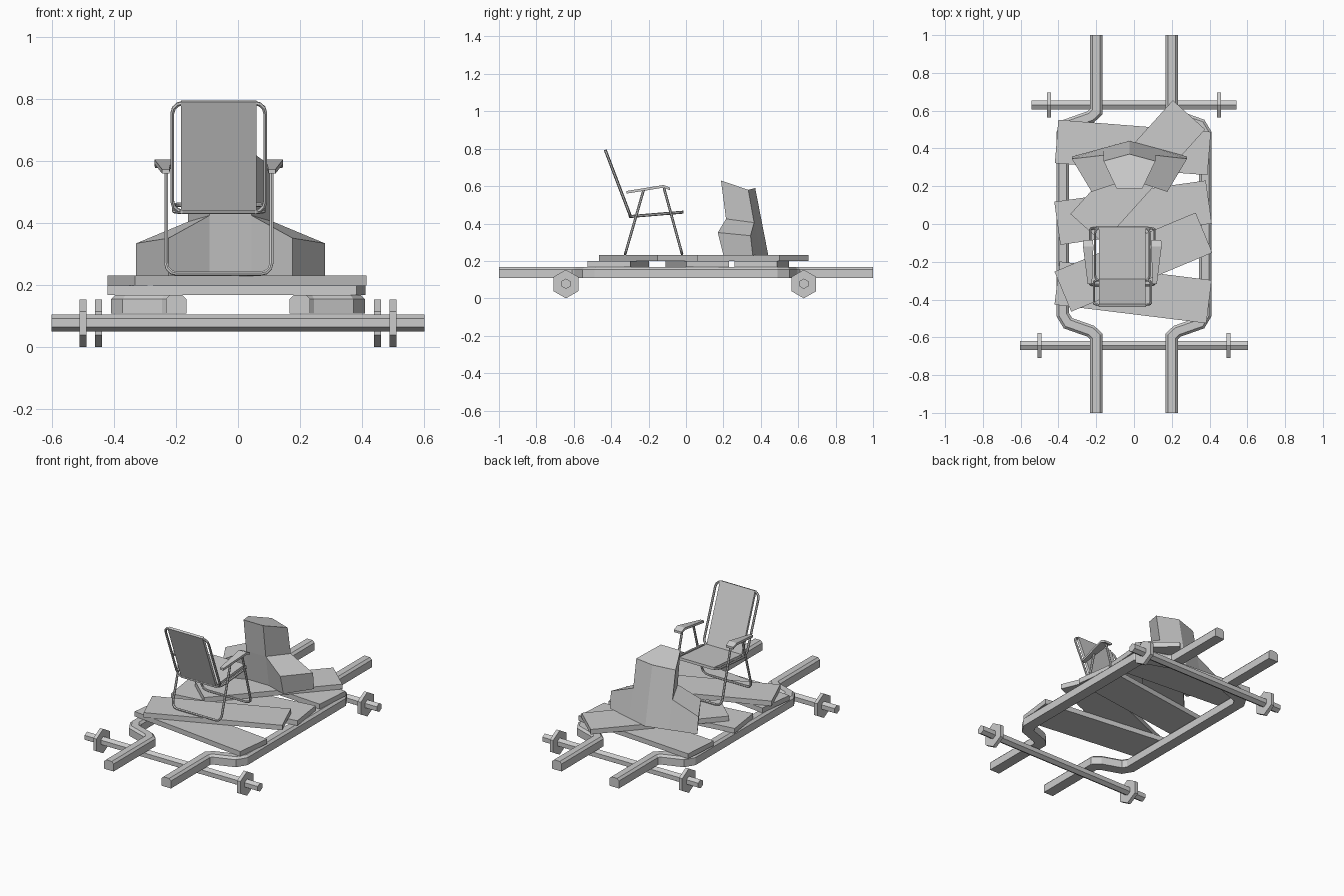
import bpy, bmesh, math
from mathutils import Vector

if "Cube" in bpy.data.objects:
    bpy.data.objects.remove(bpy.data.objects["Cube"])


def make(name, verts, faces, loc=(0, 0, 0), rot_z=0):
    bm = bmesh.new()
    vs = [bm.verts.new(v) for v in verts]
    for f in faces:
        bm.faces.new([vs[i] for i in f])
    bmesh.ops.recalc_face_normals(bm, faces=bm.faces)
    me = bpy.data.meshes.new(name)
    bm.to_mesh(me)
    bm.free()
    ob = bpy.data.objects.new(name, me)
    ob.location, ob.rotation_euler.z = loc, rot_z
    bpy.context.collection.objects.link(ob)
    return ob


def sweep(name, pts, profile, up, closed=False):
    """Sweep a profile (side, up) along a planar path with mitred corners."""
    pts, up = [Vector(p) for p in pts], Vector(up).normalized()
    n, k, verts = len(pts), len(profile), []
    for i, p in enumerate(pts):
        a = (p - pts[i - 1]).normalized() if i or closed else None
        b = (pts[(i + 1) % n] - p).normalized() if i < n - 1 or closed else None
        a, b = a or b, b or a
        t = (a + b).normalized()
        side = t.cross(up) / max(t.dot(a), 0.3)
        verts += [p + side * s + up * h for s, h in profile]
    faces = []
    for i in range(n if closed else n - 1):
        r, q = i * k, (i + 1) % n * k
        faces += [(r + j, r + (j + 1) % k, q + (j + 1) % k, q + j) for j in range(k)]
    if not closed:
        faces += [tuple(range(k)), tuple(range((n - 1) * k, n * k))]
    return make(name, verts, faces)


def hexagon(r):
    return [(r * math.sin(i * math.pi / 3), r * math.cos(i * math.pi / 3)) for i in range(6)]


def box(name, size, loc, rot_z=0):
    x, y, z = [s / 2 for s in size]
    v = [(a * x, b * y, c * z) for c in (-1, 1) for a, b in ((-1, -1), (1, -1), (1, 1), (-1, 1))]
    f = [(0, 1, 2, 3), (4, 5, 6, 7)] + [(i, (i + 1) % 4, (i + 1) % 4 + 4, i + 4) for i in range(4)]
    return make(name, v, f, loc, math.radians(rot_z))


# Chassis rails, bulging outward in the middle
rail_profile = [(-.033, -.03), (.033, -.03), (.033, .017), (.02, .03), (-.02, .03), (-.033, .017)]
half = [(.2, .595), (.228, .568), (.35, .525), (.377, .48)]
path = [(.2, -1)] + [(x, -y) for x, y in half] + half[::-1] + [(.2, 1)]
for s, label in ((-1, "left"), (1, "right")):
    sweep(label + "_rail", [(s * x, y, .138) for x, y in path], rail_profile, (0, 0, 1))

# Hexagonal axles and wheels
for label, y, hl, wx in (("front", -.642, .603, .501), ("rear", .63, .543, .45)):
    sweep(label + "_axle", [(-hl, y, .078), (hl, y, .078)], hexagon(.0275), (0, 0, 1))
    for s, side in ((-1, "left"), (1, "right")):
        sweep(f"{label}_{side}_wheel", [(s * wx - .011, y, .0765), (s * wx + .011, y, .0765)],
              hexagon(.0765), (0, 0, 1))

# Loose deck planks: x, y, layer, angle
for i, (x, y, layer, ang) in enumerate([(-.005, -.362, 0, -7), (-.005, .06, 0, 8), (-.006, .405, 0, -4.5),
                                        (-.003, -.202, 1, 22.7), (.02, .277, 1, 48)]):
    box(f"deck_plank_{i + 1}", (.81, .23, .031), (x, y, .184 + .031 * layer), ang)

# Leaning backrest block: wrapped wide base with a tall centre column
side_pts = [(0, .44, .23), (.137, .403, .23), (.305, .357, .23), (.2, .2, .23), (.068, .245, .23),
            (.137, .364, .405), (.305, .345, .335), (.2, .17, .352), (.068, .214, .425),
            (0, .37, .59), (.137, .333, .58), (.068, .187, .63)]
verts = [(x, y, z) for x, y, z in side_pts] + [(-x, y, z) for x, y, z in side_pts]
n = len(side_pts)
half_faces = [(0, 1, 5, 10, 9), (1, 2, 6, 5), (2, 3, 7, 6), (3, 4, 8, 7), (5, 6, 7, 8), (5, 8, 11, 10),
              (1, 2, 3, 4)]
mirror = lambda f: tuple(i if i in (0, 9) else i + n for i in f)
faces = half_faces + [mirror(f) for f in half_faces]
faces += [(4, 4 + n, 8 + n, 8), (8, 8 + n, 11 + n, 11), (9, 10, 11, 11 + n, 10 + n), (0, 1, 4, 4 + n, 1 + n)]
block = make("backrest_block", verts, faces, (-.024, 0, 0))
bm = bmesh.new()
bm.from_mesh(block.data)
bmesh.ops.delete(bm, geom=[v for v in bm.verts if not v.link_faces], context='VERTS')
bm.to_mesh(block.data)
bm.free()

# Folding chair, facing +y
CX = -.062
TUBE = hexagon(.007)


def frame(name, hw, low, high, r, closed):
    """Rounded tube frame between two (y, z) points; open frames are U-shaped."""
    low, high = Vector((0, *low)), Vector((0, *high))
    length = (high - low).length
    d = (high - low) / length
    arc = [(r * (1 - math.sin(a)), r * (1 - math.cos(a))) for a in (0, math.pi / 6, math.pi / 3, math.pi / 2)]
    bottom = [(hw - r + r * math.sin(a), r - r * math.cos(a)) for a in (0, math.pi / 6, math.pi / 3, math.pi / 2)]
    right = bottom + ([(x, length - s) for x, s in bottom[::-1]] if closed else [(hw, length)])
    outline = [(-x, s) for x, s in right[::-1]] + right
    pts = [Vector((CX + x, 0, 0)) + low + d * s for x, s in outline]
    return sweep(name, pts, TUBE, d.cross(Vector((1, 0, 0))), closed)


def cloth(name, hw, low, high, t=.005):
    low, high = Vector((0, *low)), Vector((0, *high))
    prof = [(-hw, -t), (hw, -t), (hw, t), (-hw, t)]
    up = (high - low).cross(Vector((1, 0, 0)))
    return sweep(name, [low + Vector((CX, 0, 0)), high + Vector((CX, 0, 0))], prof, up)


back = ((-.296, .437), (-.43, .788))
seat = ((-.3, .437), (-.02, .46))
frame("chair_back_frame", .15, *back, .035, True)
frame("chair_seat_frame", .145, *seat, .03, True)
cloth("chair_back_cloth", .122, (-.294, .432), (-.432, .794), .008)
cloth("chair_seat_cloth", .122, (-.304, .437), (-.014, .461), .008)
frame("chair_rear_legs", .17, (-.325, .237), (-.225, .585), .035, False)
frame("chair_front_legs", .17, (-.021, .237), (-.118, .59), .035, False)

# Armrests: y, top z, inner and outer offset per station
stations = [(-.318, .574, .16, .183), (-.12, .606, .153, .208), (-.086, .592, .155, .206)]
for s, label in ((-1, "left"), (1, "right")):
    v = []
    for y, z, a, b in stations:
        v += [(CX + s * a, y, z - .014), (CX + s * b, y, z - .014), (CX + s * b, y, z), (CX + s * a, y, z)]
    f = [(0, 1, 2, 3), (8, 9, 10, 11)]
    f += [(k + j, k + (j + 1) % 4, k + 4 + (j + 1) % 4, k + 4 + j) for k in (0, 4) for j in range(4)]
    make(label + "_armrest", v, f)
